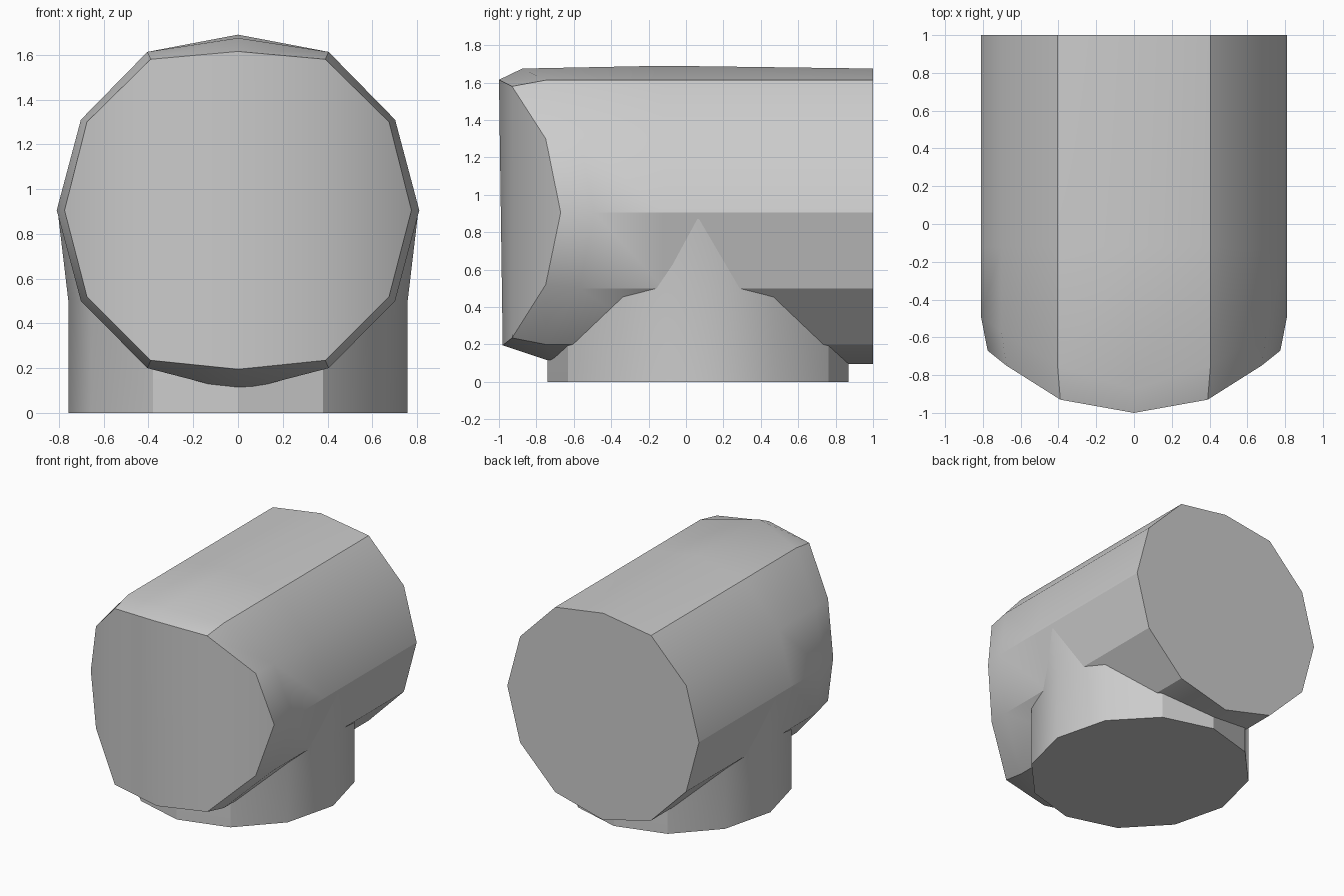
import bpy
import bmesh
import math

cube = bpy.data.objects.get("Cube")
if cube:
    bpy.data.objects.remove(cube, do_unlink=True)

grey = bpy.data.materials.new("plain grey")
grey.use_nodes = True
colour = (0.6, 0.6, 0.6, 1)
grey.diffuse_color = colour
grey.node_tree.nodes["Principled BSDF"].inputs["Base Color"].default_value = colour


def mirrored(half):
    """Close a top-to-bottom half outline across x = 0."""
    return half + [(-x, y, z) for x, y, z in half[-2:0:-1]]


def loft(bm, rings):
    """Bridge consecutive rings of equal length."""
    loops = [[bm.verts.new(p) for p in ring] for ring in rings]
    for a, b in zip(loops, loops[1:]):
        n = len(a)
        for i in range(n):
            j = (i + 1) % n
            bm.faces.new((a[i], a[j], b[j], b[i]))
    return loops


def finish(bm, name, angle):
    bmesh.ops.recalc_face_normals(bm, faces=bm.faces)
    mesh = bpy.data.meshes.new(name)
    bm.to_mesh(mesh)
    bm.free()
    mesh.materials.append(grey)
    obj = bpy.data.objects.new(name, mesh)
    bpy.context.collection.objects.link(obj)
    bpy.ops.object.select_all(action="DESELECT")
    obj.select_set(True)
    bpy.context.view_layer.objects.active = obj
    bpy.ops.object.shade_smooth_by_angle(angle=math.radians(angle))
    return obj


# Horizontal pipe: twelve sides, flat back, bulging chamfered front
section = [(0, 1.675), (0.405, 1.613), (0.702, 1.31), (0.81, 0.905),
           (0.702, 0.5), (0.405, 0.2), (0, 0.095)]
shoulder_y = [-0.875, -0.75, -0.57, -0.49, -0.57, -0.75, -0.68]
face_rim = [(0, -1, 1.615), (0.39, -0.93, 1.58), (0.675, -0.75, 1.3),
            (0.775, -0.67, 0.905), (0.675, -0.75, 0.52),
            (0.39, -0.93, 0.235), (0, -0.98, 0.195)]
shoulder = [(x, y, z) for (x, z), y in zip(section, shoulder_y)]
crown = [(x, -0.12, z) for x, z in section]
crown[0] = (0, -0.12, 1.69)
back = [(x, 1, z) for x, z in section]

bm = bmesh.new()
loops = loft(bm, [mirrored(r) for r in (face_rim, shoulder, crown, back)])
bm.faces.new(loops[-1])
rim = loops[0]
for strip in ((0, 1, 5, 6), (1, 2, 4, 5), (2, 3, 4)):
    bm.faces.new([rim[i] for i in strip])
    bm.faces.new([rim[-i % 12] for i in strip])
pipe = finish(bm, "horizontal_pipe", 30.3)

# Crisp creases along the lower sides
for edge in pipe.data.edges:
    a, b = (pipe.data.vertices[i].co for i in edge.vertices)
    if abs(a.y - b.y) > 0.3 and abs(a.z - b.z) < 0.01 and 0.4 < a.z < 1:
        edge.use_edge_sharp = True

# Vertical pipe: slightly oval, flaring into the sides of the horizontal one
def oval(rx, z):
    steps = [i * math.tau / 12 for i in range(12)]
    return [(rx * math.sin(t), 0.065 + 0.805 * math.cos(t), z) for t in steps]


bm = bmesh.new()
loops = loft(bm, [oval(0.758, 0), oval(0.758, 0.5), oval(0.802, 0.87)])
# The hidden top is drawn inward so it stays inside the horizontal pipe
for v in loops[-1]:
    v.co.y = 0.065 + (v.co.y - 0.065) * 0.98
bm.faces.new(loops[0])
bm.faces.new(loops[-1])
finish(bm, "vertical_pipe", 30)
